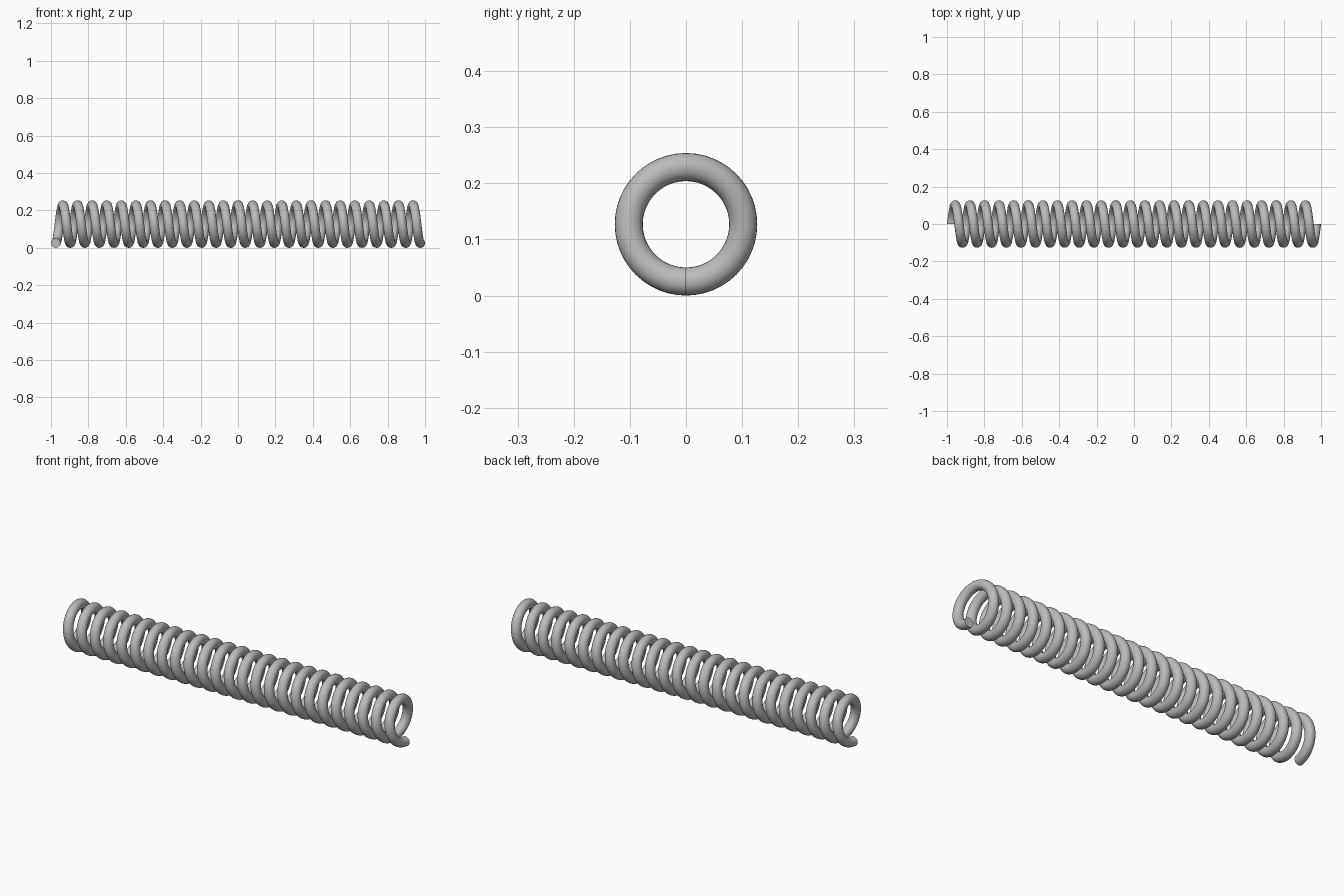
import bpy
import bmesh
import math
from mathutils import Matrix, Vector

cube = bpy.data.objects.get("Cube")
if cube:
    bpy.data.objects.remove(cube)

TURNS = 25
STEPS_PER_TURN = 48
PITCH = 0.078
COIL_RADIUS = 0.102
WIRE_RADIUS = 0.025
AXIS_HEIGHT = COIL_RADIUS + WIRE_RADIUS

# Steel material
steel = bpy.data.materials.new("steel_grey")
steel.use_nodes = True
colour = (0.5, 0.5, 0.5, 1.0)
steel.diffuse_color = colour
steel.node_tree.nodes["Principled BSDF"].inputs["Base Color"].default_value = colour

# Wire cross-section: an upright circle at the bottom of the left end
bm = bmesh.new()
start = Vector((-TURNS * PITCH / 2, 0, AXIS_HEIGHT - COIL_RADIUS))
bmesh.ops.create_circle(bm, segments=24, radius=WIRE_RADIUS,
                        matrix=Matrix.Translation(start) @ Matrix.Rotation(math.pi / 2, 4, "X"))

# Coil: sweep the section around the x axis while it advances
steps = TURNS * STEPS_PER_TURN
bmesh.ops.spin(bm, geom=bm.verts[:] + bm.edges[:], cent=(0, 0, AXIS_HEIGHT),
               axis=(1, 0, 0), dvec=(PITCH / STEPS_PER_TURN, 0, 0),
               angle=TURNS * math.tau, steps=steps, use_duplicate=False)

# Flat caps on both wire ends
bmesh.ops.holes_fill(bm, edges=[e for e in bm.edges if e.is_boundary], sides=0)
bmesh.ops.recalc_face_normals(bm, faces=bm.faces[:])

mesh = bpy.data.meshes.new("spring_coil")
bm.to_mesh(mesh)
bm.free()
mesh.materials.append(steel)
spring = bpy.data.objects.new("spring_coil", mesh)
bpy.context.collection.objects.link(spring)

# Smooth wire with crisp end caps
bpy.ops.object.select_all(action="DESELECT")
spring.select_set(True)
bpy.context.view_layer.objects.active = spring
bpy.ops.object.shade_smooth_by_angle(angle=math.radians(40))
